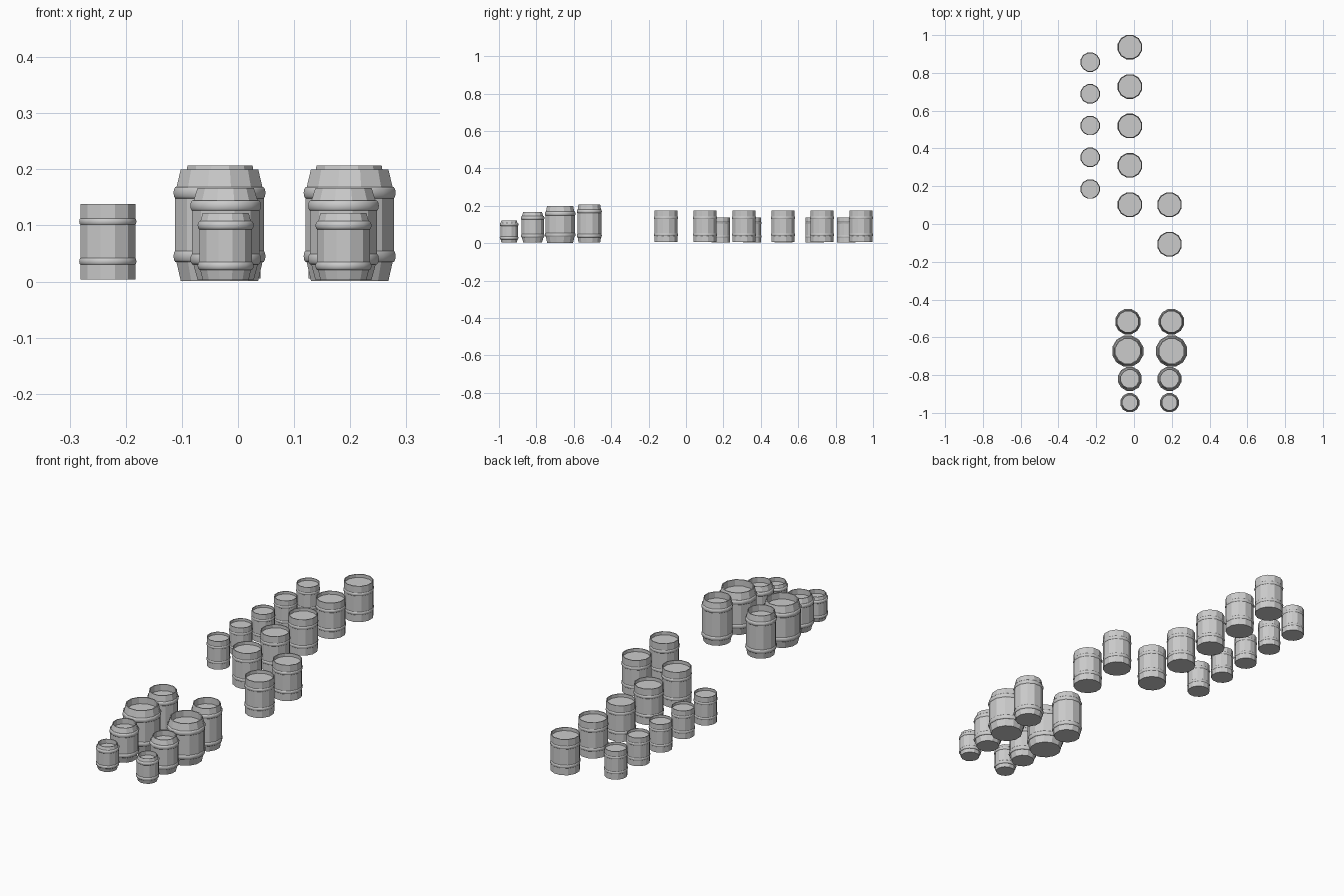
import bpy
import bmesh
import math

if "Cube" in bpy.data.objects:
    bpy.data.objects.remove(bpy.data.objects["Cube"], do_unlink=True)

SIDES = 12
FIT = math.cos(math.pi / SIDES)  # widths are measured to the flats


def make_material(name, value):
    mat = bpy.data.materials.new(name)
    mat.use_nodes = True
    colour = (value, value, value, 1)
    mat.diffuse_color = colour
    mat.node_tree.nodes["Principled BSDF"].inputs["Base Color"].default_value = colour
    return mat


GREY = make_material("plain grey", 0.6)


def lathe(bm, profile, closed, smooth):
    """Spin (radius, height) points into a twelve-sided shell."""
    rings = []
    for r, z in profile:
        ring = []
        for i in range(SIDES):
            a = math.tau * (i + 0.5) / SIDES
            ring.append(bm.verts.new((r / FIT * math.cos(a), r / FIT * math.sin(a), z)))
        rings.append(ring)
    pairs = list(zip(rings, rings[1:]))
    if closed:
        pairs.append((rings[-1], rings[0]))
    else:
        bm.faces.new(rings[0][::-1])
        bm.faces.new(rings[-1])
    for low, high in pairs:
        for i in range(SIDES):
            j = (i + 1) % SIDES
            face = bm.faces.new((low[i], low[j], high[j], high[i]))
            face.smooth = smooth


def barrel_mesh(name, end_r, body_r, hoop_r, bottom, top, hoops, half, recess):
    """Staved body with a sunken lid and two rounded hoops."""
    bm = bmesh.new()
    wall = body_r * 0.06
    low, high = hoops
    body = [(end_r, bottom), (body_r, low), (body_r, high), (end_r, top),
            (end_r - wall, top), (end_r - wall, top - recess)]
    lathe(bm, body, closed=False, smooth=False)
    # Rounded hoops hugging the staves
    depth = hoop_r - body_r + 0.002
    for z in hoops:
        steps = [math.tau * k / 10 for k in range(10)]
        ring = [(hoop_r - depth + depth * math.cos(a), z + half * math.sin(a)) for a in steps]
        lathe(bm, ring, closed=True, smooth=True)
    mesh = bpy.data.meshes.new(name)
    bm.to_mesh(mesh)
    bm.free()
    mesh.materials.append(GREY)
    return mesh


def place(name, mesh, x, y, scale=1):
    obj = bpy.data.objects.new(name, mesh)
    obj.location = (x, y, 0)
    obj.scale = (scale, scale, scale)
    bpy.context.collection.objects.link(obj)


# Tapered barrels, standing in two matching columns
tapered = [
    ("small_barrel", -0.946, (-0.022, 0.188),
     (0.041, 0.047, 0.050, 0.003, 0.122, (0.028, 0.100), 0.008, 0.02)),
    ("medium_barrel", -0.82, (-0.022, 0.188),
     (0.050, 0.060, 0.063, 0.003, 0.167, (0.040, 0.135), 0.010, 0.025)),
    ("wide_barrel", -0.673, (-0.033, 0.199),
     (0.069, 0.079, 0.082, 0.001, 0.200, (0.045, 0.158), 0.011, 0.03)),
    ("tall_barrel", -0.517, (-0.032, 0.198),
     (0.058, 0.064, 0.067, 0.004, 0.207, (0.040, 0.170), 0.010, 0.03)),
]
for name, y, columns, sizes in tapered:
    mesh = barrel_mesh(name, *sizes)
    for side, x in zip(("right", "left"), columns):
        place(side + "_" + name, mesh, x, y)

# Straight kegs, in a small row and a large row
keg = barrel_mesh("keg", 0.049, 0.049, 0.051, 0.004, 0.138, (0.036, 0.107), 0.007, 0.012)
for i in range(5):
    place("small_keg", keg, -0.232, 0.185 + 0.168 * i)
    place("large_keg", keg, -0.022, 0.102 + 0.2085 * i, 1.27)
for y in (0.102, -0.107):
    place("side_keg", keg, 0.188, y, 1.27)
